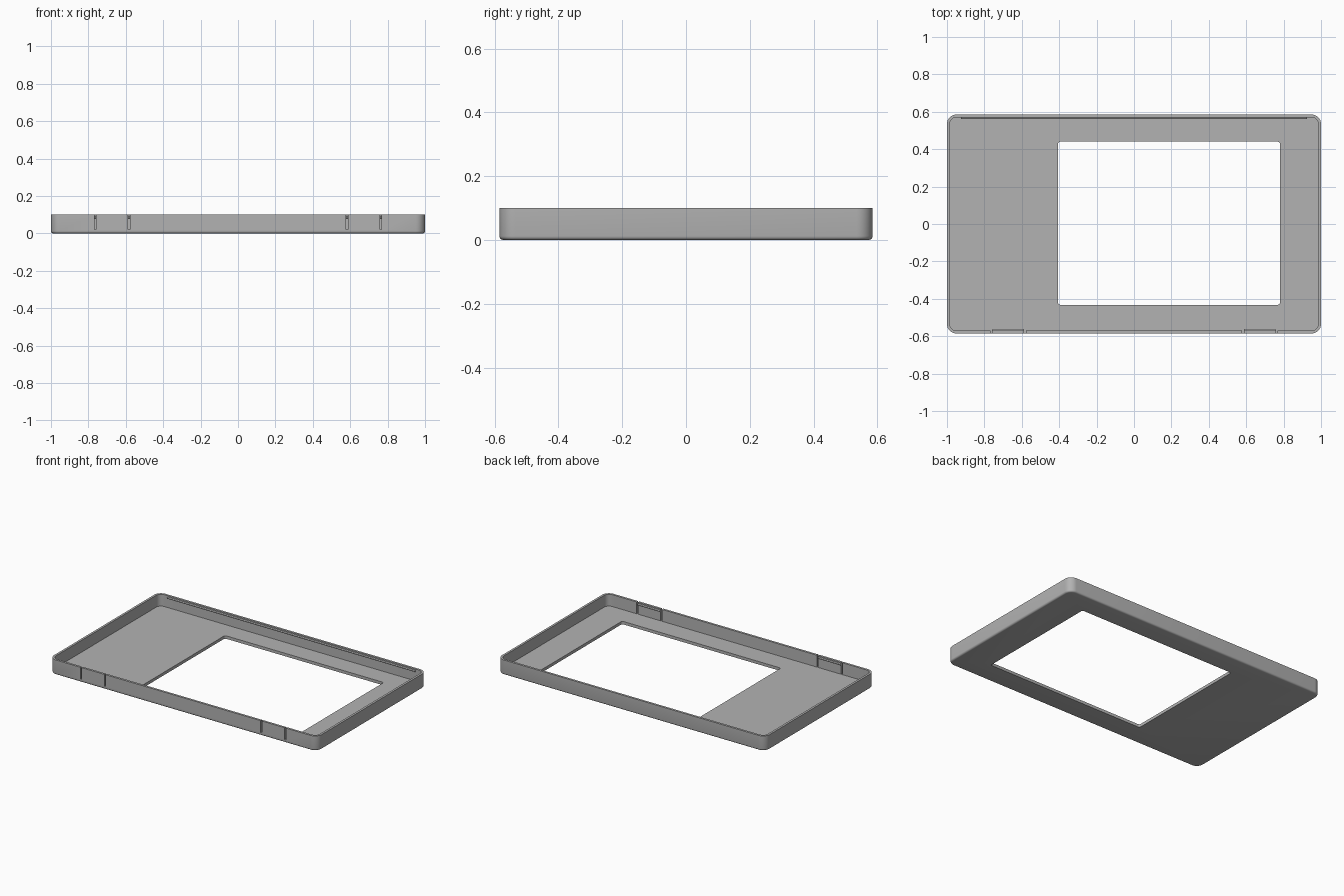
import bpy, bmesh, math

if "Cube" in bpy.data.objects:
    bpy.data.objects.remove(bpy.data.objects["Cube"])

HALF_X, HALF_Y, HEIGHT = 1.0, 0.585, 0.10
WALL, FLOOR, RADIUS = 0.015, 0.02, 0.05

grey = bpy.data.materials.new("plain_grey")
grey.use_nodes = True
grey.diffuse_color = (0.45, 0.45, 0.45, 1)
grey.node_tree.nodes["Principled BSDF"].inputs["Base Color"].default_value = (0.45, 0.45, 0.45, 1)


def rounded_rect(hx, hy, radius, z, cx=0, cy=0, steps=8):
    """Counter-clockwise outline of a rounded rectangle."""
    points = []
    for corner, (sx, sy) in enumerate([(1, 1), (-1, 1), (-1, -1), (1, -1)]):
        for i in range(steps + 1):
            a = math.pi / 2 * (corner + i / steps)
            points.append((cx + sx * (hx - radius) + radius * math.cos(a),
                           cy + sy * (hy - radius) + radius * math.sin(a), z))
    return points


def loft(name, outlines):
    """Skin a stack of outlines into a closed solid."""
    bm = bmesh.new()
    rings = [[bm.verts.new(p) for p in outline] for outline in outlines]
    count = len(rings[0])
    for low, high in zip(rings, rings[1:]):
        for i in range(count):
            j = (i + 1) % count
            bm.faces.new((low[i], low[j], high[j], high[i]))
    bm.faces.new(rings[0][::-1])
    bm.faces.new(rings[-1])
    bmesh.ops.recalc_face_normals(bm, faces=bm.faces)
    mesh = bpy.data.meshes.new(name)
    bm.to_mesh(mesh)
    bm.free()
    mesh.materials.append(grey)
    obj = bpy.data.objects.new(name, mesh)
    bpy.context.collection.objects.link(obj)
    return obj


def activate(obj):
    bpy.ops.object.select_all(action='DESELECT')
    obj.select_set(True)
    bpy.context.view_layer.objects.active = obj


def cut(target, cutter):
    activate(target)
    mod = target.modifiers.new("cut", 'BOOLEAN')
    mod.operation, mod.solver, mod.object = 'DIFFERENCE', 'EXACT', cutter
    bpy.ops.object.modifier_apply(modifier=mod.name)
    bpy.data.objects.remove(cutter)


def ridge(name, x0, x1, y_wall, direction):
    """Wedge-shaped snap ridge running along an inner wall."""
    profile = [(-0.003, 0.078), (0.008, 0.083), (0.008, 0.088), (-0.003, 0.093)]
    return loft(name, [[(x, y_wall + direction * d, z) for d, z in profile] for x in (x0, x1)])


# Tray shell: outside with a softened bottom edge, then up and back down the inside
FILLET = 0.012
outlines = []
for i in range(5):
    a = math.pi / 2 * i / 4
    inset = FILLET * (1 - math.sin(a))
    outlines.append(rounded_rect(HALF_X - inset, HALF_Y - inset, RADIUS - inset,
                                 FILLET * (1 - math.cos(a))))
for z in (HEIGHT, FLOOR):
    inset = WALL if z == FLOOR else 0
    if inset:
        outlines.append(rounded_rect(HALF_X - inset, HALF_Y - inset, RADIUS - inset, HEIGHT))
    outlines.append(rounded_rect(HALF_X - inset, HALF_Y - inset, RADIUS - inset, z))
tray = loft("tray_shell", outlines)

# Off-centre window opening through the floor
cut(tray, loft("window_cutter", [rounded_rect(0.593, 0.436, 0.012, z, 0.187, 0.004, 4)
                                 for z in (-0.05, 0.06)]))

# Slits either side of each front snap tab
for side in (-1, 1):
    for x in (0.583, 0.763):
        cut(tray, loft("slit_cutter", [rounded_rect(0.005, 0.022, 0.001, z, side * x, -HALF_Y + 0.004, 1)
                                       for z in (0.0205, 0.15)]))

activate(tray)
bpy.ops.object.shade_smooth_by_angle(angle=math.radians(30))

# Snap ridges: one long on the back wall, one on each front tab
ridge("back_ridge", -0.925, 0.925, HALF_Y - WALL, -1)
ridge("left_tab_ridge", 0.589, 0.757, -HALF_Y + WALL, 1)
ridge("right_tab_ridge", -0.757, -0.589, -HALF_Y + WALL, 1)
